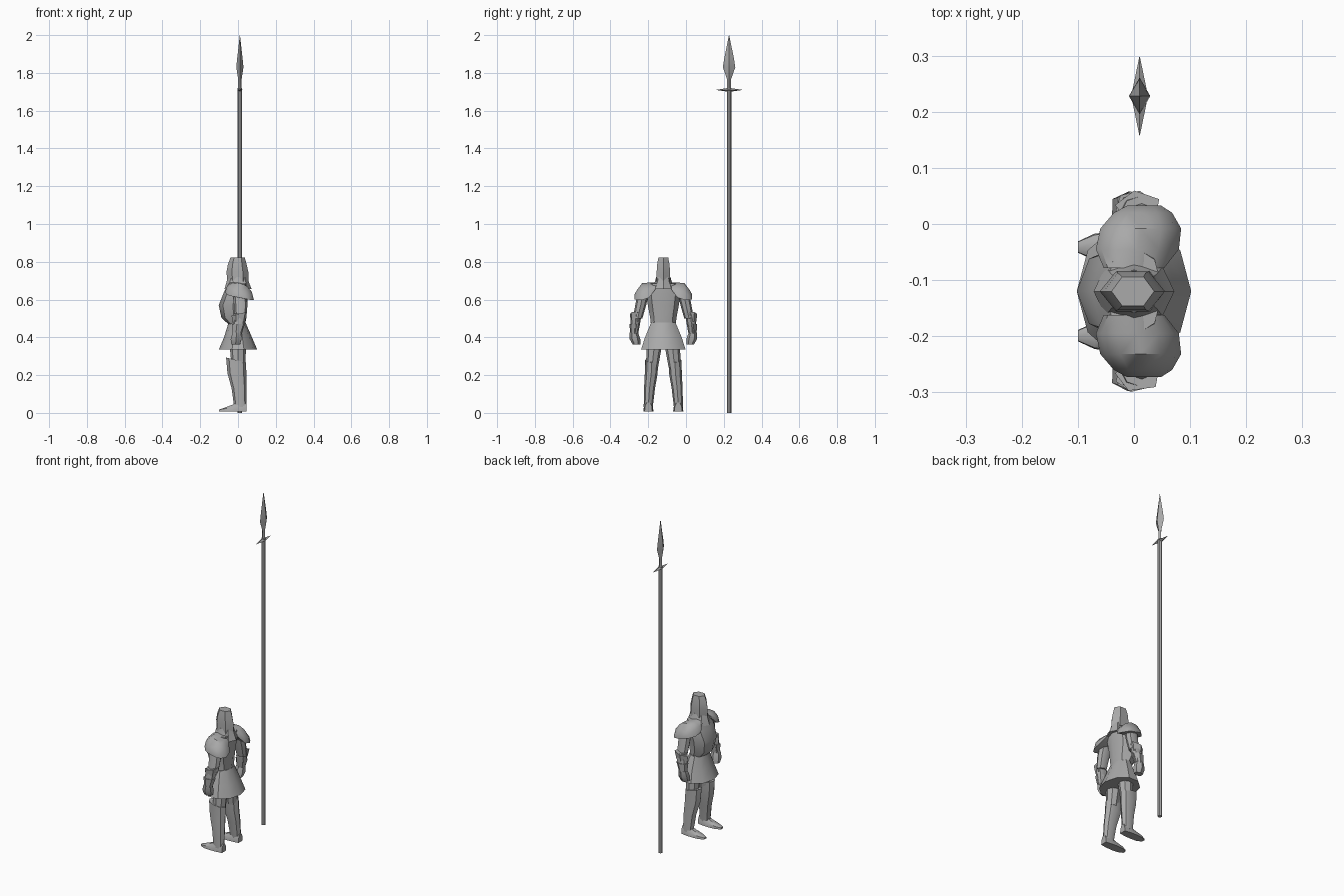
import bpy, bmesh, math
from mathutils import Vector

CY = -0.12  # centre line of the standing figure

steel = bpy.data.materials.new("steel_grey")
steel.diffuse_color = (0.4, 0.4, 0.4, 1)


def ell(cx, cy, z, rx, ry, n=8, rot=0.0, tilt=0.0):
    """Elliptical ring; tilt raises the ring towards +x."""
    pts = []
    for i in range(n):
        a = 2 * math.pi * i / n + rot
        x = rx * math.cos(a)
        pts.append(Vector((cx + x, cy + ry * math.sin(a), z + tilt * x)))
    return pts


def arch(side, off, cx, rx, z, h, n=7, tilt=-0.2):
    """Half-ellipse arch across x, at a sideways offset from the centre line."""
    pts = []
    for i in range(n):
        a = math.pi * i / (n - 1)
        x = rx * math.cos(a)
        pts.append(Vector((cx + x, CY + side * off, z + h * math.sin(a) + tilt * x)))
    return pts


def loft(name, rings, caps=True, angle=40):
    bm = bmesh.new()
    rows = [[bm.verts.new(p) for p in r] for r in rings]
    n = len(rows[0])
    for a, b in zip(rows, rows[1:]):
        for i in range(n):
            j = (i + 1) % n
            bm.faces.new((a[i], a[j], b[j], b[i]))
    if caps:
        bm.faces.new(rows[0])
        bm.faces.new(rows[-1])
    bmesh.ops.remove_doubles(bm, verts=bm.verts, dist=1e-5)
    bmesh.ops.recalc_face_normals(bm, faces=bm.faces)
    me = bpy.data.meshes.new(name)
    bm.to_mesh(me)
    bm.free()
    me.materials.append(steel)
    ob = bpy.data.objects.new(name, me)
    bpy.context.collection.objects.link(ob)
    bpy.ops.object.select_all(action='DESELECT')
    ob.select_set(True)
    bpy.context.view_layer.objects.active = ob
    bpy.ops.object.shade_smooth_by_angle(angle=math.radians(angle))
    return ob


def stack(name, rows, n=8, rot=0.0, side=0, angle=40):
    """Loft of rows (cx, sideways offset, z, rx, ry[, tilt])."""
    return loft(name, [ell(r[0], CY + (side or 1) * r[1], r[2], r[3], r[4], n, rot,
                           r[5] if len(r) > 5 else 0) for r in rows], angle=angle)


# Helmet with a pointed face and a flat crown
stack("helmet", [(0, 0, 0.69, 0.056, 0.042), (-0.003, 0, 0.745, 0.058, 0.041),
                 (-0.004, 0, 0.785, 0.050, 0.038), (-0.002, 0, 0.822, 0.038, 0.030)], n=6, angle=30)
# Neck guard sloping down to the back
stack("neck_guard", [(0.0, 0, 0.655, 0.072, 0.062), (0.0, 0, 0.70, 0.057, 0.043, -0.1),
                     (0.0, 0, 0.72, 0.050, 0.038)], n=8)

# Breastplate and back plate
stack("torso", [(-0.007, 0, 0.47, 0.045, 0.066), (-0.022, 0, 0.505, 0.066, 0.070),
                (-0.027, 0, 0.57, 0.075, 0.082), (-0.012, 0, 0.635, 0.064, 0.092),
                (0.0, 0, 0.685, 0.052, 0.080)], n=8)

# Flared armour skirt
stack("skirt", [(0, 0, 0.335, 0.102, 0.124), (0, 0, 0.40, 0.074, 0.102),
                (-0.005, 0, 0.478, 0.045, 0.068)], n=10)

for s, tag in ((-1, "right"), (1, "left")):
    # Shoulder plate
    loft(tag + "_shoulder_plate", [arch(s, 0.042, 0.0, 0.054, 0.665, 0.025),
                                   arch(s, 0.075, 0.006, 0.074, 0.625, 0.065),
                                   arch(s, 0.112, 0.012, 0.072, 0.612, 0.075),
                                   arch(s, 0.140, 0.016, 0.052, 0.608, 0.042),
                                   arch(s, 0.153, 0.018, 0.030, 0.608, 0.018)])
    # Upper arm down to the elbow
    stack(tag + "_upper_arm", [(0.010, 0.105, 0.64, 0.036, 0.030), (0.014, 0.120, 0.57, 0.036, 0.029),
                               (0.014, 0.136, 0.50, 0.030, 0.025)], side=s)
    # Forearm with its flared cuff
    stack(tag + "_forearm", [(0.010, 0.143, 0.525, 0.032, 0.026), (0.006, 0.147, 0.49, 0.033, 0.027),
                             (-0.004, 0.154, 0.42, 0.025, 0.021)], side=s)
    stack(tag + "_elbow_cuff", [(0.008, 0.150, 0.525, 0.042, 0.030, 0.25),
                                (0.004, 0.148, 0.485, 0.035, 0.027)], n=5, rot=0.5, side=s)
    stack(tag + "_wrist_cuff", [(0.002, 0.152, 0.470, 0.036, 0.028),
                                (-0.006, 0.156, 0.415, 0.024, 0.020)], n=6, rot=0.3, side=s)
    # Closed fist
    stack(tag + "_hand", [(-0.006, 0.156, 0.425, 0.026, 0.022), (-0.010, 0.150, 0.39, 0.033, 0.028),
                          (-0.012, 0.142, 0.362, 0.026, 0.020)], n=6, rot=0.5, side=s)
    # Thigh
    stack(tag + "_thigh", [(0.0, 0.046, 0.42, 0.044, 0.040), (0.0, 0.050, 0.335, 0.042, 0.039),
                           (0.002, 0.060, 0.24, 0.036, 0.032)], side=s)
    # Shin armour with a raised knee edge
    stack(tag + "_shin", [(-0.010, 0.062, 0.28, 0.053, 0.034, -0.25), (-0.006, 0.064, 0.21, 0.050, 0.034),
                          (0.006, 0.073, 0.13, 0.040, 0.029), (0.013, 0.080, 0.03, 0.033, 0.024)], side=s)
    # Boot with a tapered toe
    boot = []
    for x, w, h in ((0.046, 0.020, 0.055), (0.01, 0.025, 0.062), (-0.03, 0.027, 0.043),
                    (-0.07, 0.024, 0.028), (-0.10, 0.010, 0.018)):
        y = CY + s * 0.079
        boot.append([Vector((x, y + a * w, z)) for a, z in
                     ((-1, 0.008), (1, 0.008), (0.9, 0.008 + 0.5 * h), (0.4, h), (-0.4, h), (-0.9, 0.008 + 0.5 * h))])
    loft(tag + "_boot", boot, angle=35)

# Spear standing beside the figure
SX, SY = 0.01, 0.228
loft("spear_shaft", [ell(SX, SY, z, 0.012, 0.012, 8) for z in (0, 1.72)])
loft("spear_head", [ell(SX, SY, z, rx, ry, 4) for z, rx, ry in
                    ((1.71, 0.010, 0.010), (1.765, 0.009, 0.010), (1.83, 0.019, 0.033),
                     (1.88, 0.014, 0.025), (2.0, 0.0005, 0.0005))], angle=30)
# Pointed crossbar
bar = []
for y, r in ((-0.070, 0.0005), (0, 0.015), (0.070, 0.0005)):
    bar.append([Vector((SX + r * a, SY + y, 1.71 + 0.7 * r * b)) for a, b in ((1, 0), (0, 1), (-1, 0), (0, -1))])
loft("spear_crossbar", bar, angle=30)
